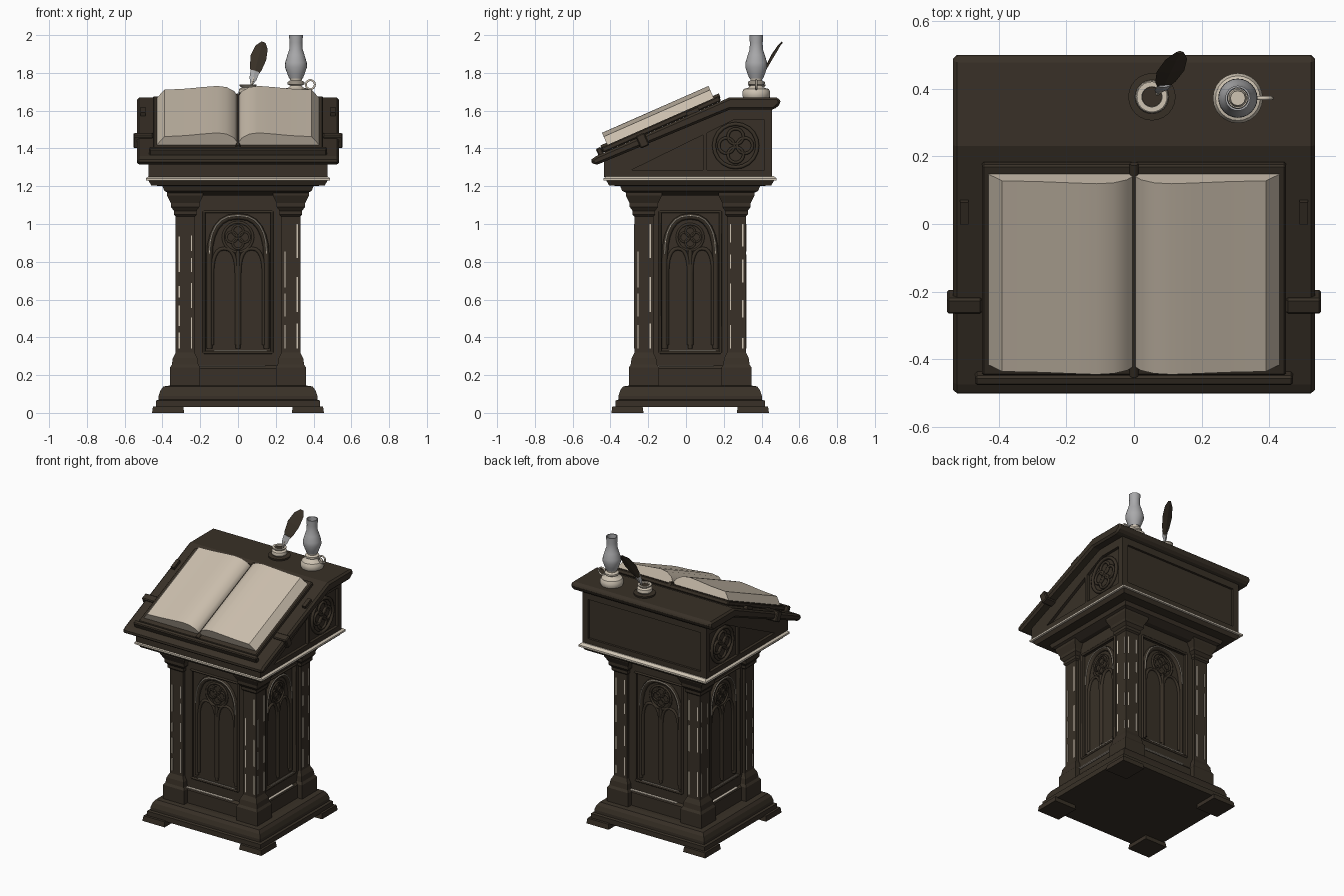
import bpy, bmesh, random
from math import sin, cos, pi, atan
from mathutils import Matrix, Vector

random.seed(4)
if "Cube" in bpy.data.objects:
    bpy.data.objects.remove(bpy.data.objects["Cube"])

CY = 0.022                      # centre of the pedestal in y


def material(name, rgb, rough=0.7):
    m = bpy.data.materials.new(name)
    m.use_nodes = True
    m.diffuse_color = (*rgb, 1)
    b = m.node_tree.nodes["Principled BSDF"]
    b.inputs["Base Color"].default_value = (*rgb, 1)
    b.inputs["Roughness"].default_value = rough
    return m


WOOD = material("dark wood", (0.040, 0.030, 0.020))
PAGE = material("cream paper", (0.60, 0.52, 0.42))
PALE = material("pale trim", (0.62, 0.55, 0.45))
GLASS = material("grey glass", (0.40, 0.40, 0.41))


def loft(name, rings, mat, matrix=None, bevel=0, smooth=False, closed=False):
    """Skin a list of equal rings, capped unless the last joins the first."""
    bm = bmesh.new()
    rows = [[bm.verts.new(p) for p in r] for r in rings]
    n = len(rows[0])
    pairs = list(zip(rows, rows[1:])) + ([(rows[-1], rows[0])] if closed else [])
    for a, b in pairs:
        for i in range(n):
            j = (i + 1) % n
            bm.faces.new((a[i], a[j], b[j], b[i]))
    if not closed:
        bm.faces.new(rows[0])
        bm.faces.new(rows[-1])
    bmesh.ops.recalc_face_normals(bm, faces=bm.faces)
    me = bpy.data.meshes.new(name)
    bm.to_mesh(me)
    bm.free()
    me.materials.append(mat)
    ob = bpy.data.objects.new(name, me)
    bpy.context.collection.objects.link(ob)
    if matrix:
        ob.matrix_world = matrix
    if bevel:
        mod = ob.modifiers.new("edge", "BEVEL")
        mod.width = bevel
        mod.segments = 1
    if smooth:
        bpy.ops.object.select_all(action='DESELECT')
        ob.select_set(True)
        bpy.context.view_layer.objects.active = ob
        bpy.ops.object.shade_smooth_by_angle(angle=0.7)
    return ob


def rect(hx, hy, z, cx=0, cy=0):
    return [(cx + a * hx, cy + b * hy, z) for a, b in ((-1, -1), (1, -1), (1, 1), (-1, 1))]


def box(name, x, y, z, mat=WOOD, matrix=None, bevel=0):
    rings = [rect((x[1] - x[0]) / 2, (y[1] - y[0]) / 2, h, sum(x) / 2, sum(y) / 2) for h in z]
    return loft(name, rings, mat, matrix, bevel)


def moulding(name, profile, mat=WOOD, cx=0, cy=CY, dy=0.0):
    return loft(name, [rect(r, r - dy, z, cx, cy) for r, z in profile], mat)


def prism(name, pts, x0, x1, mat=WOOD, bevel=0):
    return loft(name, [[(x, y, z) for y, z in pts] for x in (x0, x1)], mat, bevel=bevel)


def lathe(name, profile, mat, at, n=24, closed=False):
    rings = [[(r * cos(2 * pi * i / n), r * sin(2 * pi * i / n), z) for i in range(n)]
             for r, z in profile]
    return loft(name, rings, mat, Matrix.Translation(at), smooth=True, closed=closed)


def rod(name, pts, radius, mat=WOOD, matrix=None, cyclic=False):
    cu = bpy.data.curves.new(name, 'CURVE')
    cu.dimensions = '3D'
    cu.bevel_depth = radius
    cu.bevel_resolution = 1
    cu.use_fill_caps = True
    sp = cu.splines.new('POLY')
    sp.points.add(len(pts) - 1)
    for p, co in zip(sp.points, pts):
        p.co = (*co, 1)
    sp.use_cyclic_u = cyclic
    cu.materials.append(mat)
    ob = bpy.data.objects.new(name, cu)
    bpy.context.collection.objects.link(ob)
    if matrix:
        ob.matrix_world = matrix
    return ob


def circle(u, v, r, d, n=20):
    return [(u + r * cos(2 * pi * i / n), d, v + r * sin(2 * pi * i / n)) for i in range(n)]


def lancet(u, half, foot, spring, apex, d):
    """Pointed arch outline standing on two legs."""
    arc = [(half * cos(t * pi / 12) ** 0.8, spring + (apex - spring) * sin(t * pi / 12) ** 0.9)
           for t in range(6)]
    right = [(half, foot)] + arc + [(0, apex)]
    return [(u + a, d, z) for a, z in right] + [(u - a, d, z) for a, z in right[-2::-1]]


def quatrefoil(name, u, v, r, d, matrix):
    rod(name + "_ring", circle(u, v, r, d), r * 0.1, WOOD, matrix, True)
    for k in range(4):
        a = k * pi / 2
        lobe = circle(u + 0.42 * r * cos(a), v + 0.42 * r * sin(a), 0.36 * r, d, 14)
        rod(name + "_lobe", lobe, r * 0.08, WOOD, matrix, True)


# Foot plinth
moulding("plinth", [(0.435, 0.03), (0.435, 0.065), (0.42, 0.07), (0.42, 0.09),
                    (0.41, 0.12), (0.395, 0.14), (0.36, 0.145)], dy=0.04)
for sx in (-1, 1):
    for sy in (-1, 1):
        moulding("corner_foot", [(0.085, 0), (0.08, 0.035)], cx=sx * 0.37, cy=CY + sy * 0.332)

# Pedestal core and skirting
moulding("pedestal_core", [(0.285, 0.14), (0.285, 1.2)], dy=0.035)
moulding("skirting", [(0.325, 0.14), (0.325, 0.235), (0.305, 0.255)], dy=0.035)

# Corner pilasters with worn edges
for sx in (-1, 1):
    for sy in (-1, 1):
        px, py = sx * 0.28, CY + sy * 0.245
        moulding("pilaster", [(0.08, 0.14), (0.08, 0.24), (0.07, 0.255), (0.065, 0.29), (0.05, 0.32),
                              (0.05, 1.04), (0.06, 1.05), (0.06, 1.07), (0.075, 1.09), (0.075, 1.11),
                              (0.095, 1.15), (0.095, 1.18)], cx=px, cy=py)
        for e in (-0.035, 0.03):
            z = 0.34
            while z < 0.98:
                h = random.uniform(0.05, 0.2)
                top = min(z + h, 1.0)
                fy, fx = py + sy * 0.05, px + sx * 0.05
                box("worn_edge", (px + e, px + e + 0.007), (fy - 0.002, fy + 0.002), (z, top), PALE)
                box("worn_edge", (fx - 0.002, fx + 0.002), (py + e, py + e + 0.007), (z, top), PALE)
                z += h + random.uniform(0.02, 0.16)

# Panelled faces with arched tracery
for k in range(4):
    M = Matrix.Translation((0, CY, 0)) @ Matrix.Rotation(k * pi / 2, 4, 'Z')
    face, half, wide = ((0.275, 0.18, 0.24), (0.31, 0.16, 0.205))[k % 2]
    y, back = (-face, -face + 0.03), -face + 0.022
    for s in (-1, 1):
        box("panel_stile", sorted((s * half, s * wide)), y, (0.25, 1.2), WOOD, M)
        rod("panel_bead", [(s * half, -face, 0.32), (s * half, -face, 1.065)], 0.008, WOOD, M)
        rod("small_lancet", lancet(s * half * 0.4, half * 0.36, 0.36, 0.74, 0.87, back), 0.01, WOOD, M)
    for z0, z1, zb in ((0.25, 0.32, 0.32), (1.065, 1.2, 1.065)):
        box("panel_rail", (-half, half), y, (z0, z1), WOOD, M)
        rod("panel_bead", [(-half, -face, zb), (half, -face, zb)], 0.008, WOOD, M)
    rod("arch", lancet(0, half * 0.84, 0.34, 0.82, 1.04, back), 0.016, WOOD, M)
    rod("mullion", [(0, back, 0.34), (0, back, 0.86)], 0.012, WOOD, M)
    quatrefoil("tracery", 0, 0.93, half * 0.44, back, M)
    rod("arch_worn_edge", lancet(0, half * 0.84, 0.84, 0.85, 1.045, back - 0.015), 0.0035, PALE, M)
    box("sill_worn_edge", (-half * 0.7, half * 0.85), (-face - 0.004, -face), (0.327, 0.334), PALE, M)
    box("skirting_worn_edge", (-wide, wide * 0.6), (-face - 0.017, -face), (0.246, 0.252), PALE, M)

# Cornice
moulding("cornice", [(0.34, 1.15), (0.39, 1.175), (0.40, 1.2), (0.46, 1.205), (0.475, 1.232)], dy=0.03)
moulding("cornice_pale_edge", [(0.488, 1.230), (0.488, 1.242), (0.47, 1.255)], PALE, dy=0.03)

# Desk box
prism("desk_box", [(-0.42, 1.24), (0.44, 1.24), (0.44, 1.62), (0.23, 1.62), (-0.42, 1.34)], -0.455, 0.455)
box("desk_front_rail", (-0.475, 0.475), (-0.435, -0.41), (1.25, 1.325))
for s in (-1, 1):
    for pts in ([(-0.435, 1.25), (0.455, 1.25), (0.455, 1.285), (-0.435, 1.285)],
                [(0.415, 1.25), (0.455, 1.25), (0.455, 1.62), (0.415, 1.62)],
                [(-0.435, 1.28), (-0.3, 1.28), (0.25, 1.55), (0.455, 1.55), (0.455, 1.62),
                 (0.2, 1.62), (-0.435, 1.345)],
                [(0.09, 1.27), (0.11, 1.27), (0.11, 1.52), (0.09, 1.5)]):
        prism("side_frame", pts, s * 0.45, s * 0.475)
    side = Matrix.Rotation(s * pi / 2, 4, 'Z')
    quatrefoil("desk_roundel", s * 0.263, 1.415, 0.115, -0.462, side)
    box("back_stile", sorted((s * 0.43, s * 0.475)), (0.43, 0.455), (1.25, 1.62))
for z in ((1.25, 1.29), (1.56, 1.62)):
    box("back_rail", (-0.475, 0.475), (0.43, 0.455), z)

# Sloping desk top with level shelf
prism("desk_top", [(-0.51, 1.335), (-0.475, 1.36), (0.23, 1.67), (0.49, 1.67), (0.50, 1.65),
                   (0.50, 1.635), (0.465, 1.605), (0.23, 1.605), (-0.48, 1.31)], -0.535, 0.535, bevel=0.012)

# Open book, set on the slope
SLOPE = Matrix.Translation((0, -0.13, 1.512)) @ Matrix.Rotation(atan(0.44), 4, 'X')
box("book_cover", (-0.45, 0.45), (-0.335, 0.345), (0, 0.03), WOOD, SLOPE, 0.006)
box("book_rest", (-0.47, 0.47), (-0.365, -0.335), (-0.01, 0.035), WOOD, SLOPE, 0.006)
rod("book_spine", [(0, -0.335, 0.03), (0, 0.35, 0.03)], 0.014, WOOD, SLOPE)
bulge = [(0.004, 0.045), (0.02, 0.07), (0.06, 0.093), (0.11, 0.1), (0.18, 0.094),
         (0.28, 0.084), (0.39, 0.078), (0.43, 0.03), (0.004, 0.03)]
for s, name in ((1, "left_pages"), (-1, "right_pages")):
    rings = [[(s * x, v, w) for x, w in bulge] for v in (-0.30, 0.316)]
    loft(name, rings, PAGE, SLOPE, smooth=True)
    # Straps and clasps at the desk edges
    box("strap", sorted((s * 0.45, s * 0.553)), (-0.145, -0.095), (-0.06, 0.012), WOOD, SLOPE, 0.006)
    box("clasp", sorted((s * 0.49, s * 0.515)), (0.15, 0.22), (-0.01, 0.02), WOOD, SLOPE)

# Inkwell
INK = (0.053, 0.376, 1.67)
lathe("ink_dish", [(0.068, 0), (0.07, 0.012), (0.05, 0.014)], WOOD, INK)
lathe("inkwell", [(0.036, 0.01), (0.05, 0.025), (0.047, 0.045), (0.033, 0.052), (0.045, 0.062),
                  (0.045, 0.068), (0.03, 0.068), (0.028, 0.04)], PALE, INK)
lathe("ink", [(0.029, 0.05), (0.029, 0.06)], WOOD, INK)

# Quill feather
spine = [((0.085, 0.402, 1.785), 0.014), ((0.093, 0.42, 1.82), 0.032), ((0.108, 0.452, 1.88), 0.043),
         ((0.125, 0.487, 1.935), 0.034), ((0.135, 0.508, 1.962), 0.012)]
across, thin = Vector((0.95, 0.05, -0.3)), Vector((0, -0.004, 0.002))
loft("feather", [[Vector(c) + across * w, Vector(c) + thin, Vector(c) - across * w, Vector(c) - thin]
                 for c, w in spine], WOOD)
loft("feather_down", [[Vector(c) + across * w, Vector(c) + thin, Vector(c) - across * w, Vector(c) - thin]
                      for c, w in (((0.072, 0.388, 1.74), 0.007), ((0.08, 0.396, 1.77), 0.02),
                                   ((0.09, 0.408, 1.81), 0.024))], GLASS)
rod("quill", [(0.06, 0.378, 1.70), (0.078, 0.392, 1.76), (0.09, 0.408, 1.8)], 0.005, PALE)

# Oil lamp
LAMP = (0.307, 0.372, 1.67)
lathe("lamp_base", [(0.07, 0), (0.074, 0.01), (0.074, 0.03), (0.066, 0.045), (0.04, 0.052), (0.03, 0.062),
                    (0.045, 0.07), (0.045, 0.082), (0.03, 0.09), (0.034, 0.108)], PALE, LAMP)
lathe("lamp_chimney", [(0.036, 0.1), (0.046, 0.125), (0.058, 0.16), (0.057, 0.185), (0.045, 0.225),
                       (0.035, 0.255), (0.034, 0.29), (0.037, 0.33), (0.031, 0.33), (0.029, 0.27),
                       (0.05, 0.17), (0.03, 0.1)], GLASS, LAMP, closed=True)
lathe("lamp_wick", [(0.028, 0.1), (0.022, 0.14)], PALE, LAMP, 12)
rod("lamp_handle", circle(0.383, 1.738, 0.024, 0.372, 14), 0.006, PALE, None, True)
